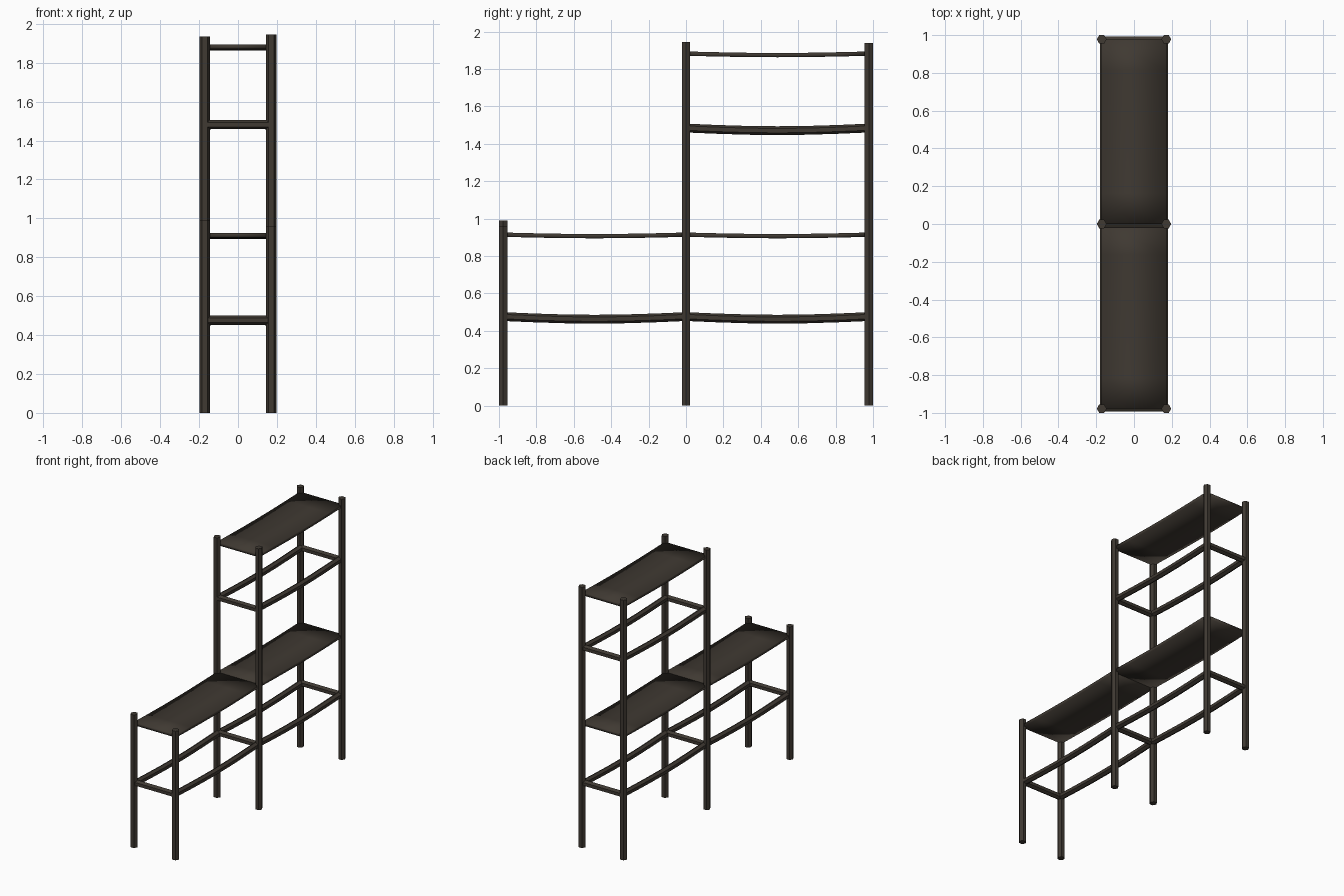
import bpy, bmesh, math
from mathutils import Vector

if "Cube" in bpy.data.objects:
    bpy.data.objects.remove(bpy.data.objects["Cube"])

wood = bpy.data.materials.new("dark brown wood")
wood.diffuse_color = (0.050, 0.041, 0.032, 1)
wood.use_nodes = True
wood.node_tree.nodes["Principled BSDF"].inputs["Base Color"].default_value = wood.diffuse_color

PX, PY = 0.171, 0.9775      # post positions
RX = 0.16                   # side rail offset


def finish(name, bm, smooth=False):
    bmesh.ops.recalc_face_normals(bm, faces=bm.faces)
    me = bpy.data.meshes.new(name)
    bm.to_mesh(me)
    bm.free()
    me.materials.append(wood)
    for p in me.polygons:
        p.use_smooth = smooth
    ob = bpy.data.objects.new(name, me)
    bpy.context.collection.objects.link(ob)
    return ob


def sweep(name, points, section, smooth=False):
    """Loft a closed section (list of offset vectors) along points."""
    bm = bmesh.new()
    rings = [[bm.verts.new(Vector(p) + s) for s in section] for p in points]
    n = len(section)
    for a, b in zip(rings, rings[1:]):
        for i in range(n):
            bm.faces.new((a[i], a[(i + 1) % n], b[(i + 1) % n], b[i]))
    bm.faces.new(rings[0])
    bm.faces.new(rings[-1])
    return finish(name, bm, smooth)


def hexagon(r, u, v):
    return [Vector(u) * r * math.cos(k * math.pi / 3) + Vector(v) * r * math.sin(k * math.pi / 3)
            for k in range(6)]


X, Y, Z = (1, 0, 0), (0, 1, 0), (0, 0, 1)


def sagging(x, y0, y1, z, sag, segs=6):
    return [(x, y0 + (y1 - y0) * i / segs, z - sag * math.sin(math.pi * i / segs))
            for i in range(segs + 1)]


# upright posts, slightly uneven in height
for label, y, left, right in (("front", -PY, 0.99, 0.96),
                              ("middle", 0, 1.935, 1.945),
                              ("back", PY, 1.935, 1.94)):
    for side, x, h in (("left", -PX, left), ("right", PX, right)):
        sweep(f"{label}_{side}_post", [(x, y, 0), (x, y, h)], hexagon(0.026, X, Y))

# sagging side rails
for label, y0, y1, z in (("lower_front", -PY, 0, 0.476),
                         ("lower_back", 0, PY, 0.476),
                         ("upper_back", 0, PY, 1.484)):
    for side, x in (("left", -RX), ("right", RX)):
        sweep(f"{label}_{side}_rail", sagging(x, y0, y1, z, 0.014), hexagon(0.0235, Z, X))

# short cross rails
for label, y, z in (("lower_front", -PY + 0.005, 0.476), ("lower_middle", 0, 0.476),
                    ("lower_back", PY - 0.005, 0.476), ("upper_middle", 0, 1.482),
                    ("upper_back", PY - 0.005, 1.482)):
    sweep(f"{label}_cross_rail", [(-PX, y, z), (PX, y, z)], hexagon(0.0235, Z, Y))

# thin sagging shelf boards
board = [Vector((sx * 0.174, 0, sz * 0.0115)) for sx, sz in ((-1, -1), (1, -1), (1, 1), (-1, 1))]
for label, y0, y1, z in (("lower_front", -PY, 0, 0.914),
                         ("lower_back", 0, PY, 0.914),
                         ("upper_back", 0, PY, 1.882)):
    sweep(f"{label}_shelf", sagging(0, y0, y1, z, 0.008), board, smooth=True)
